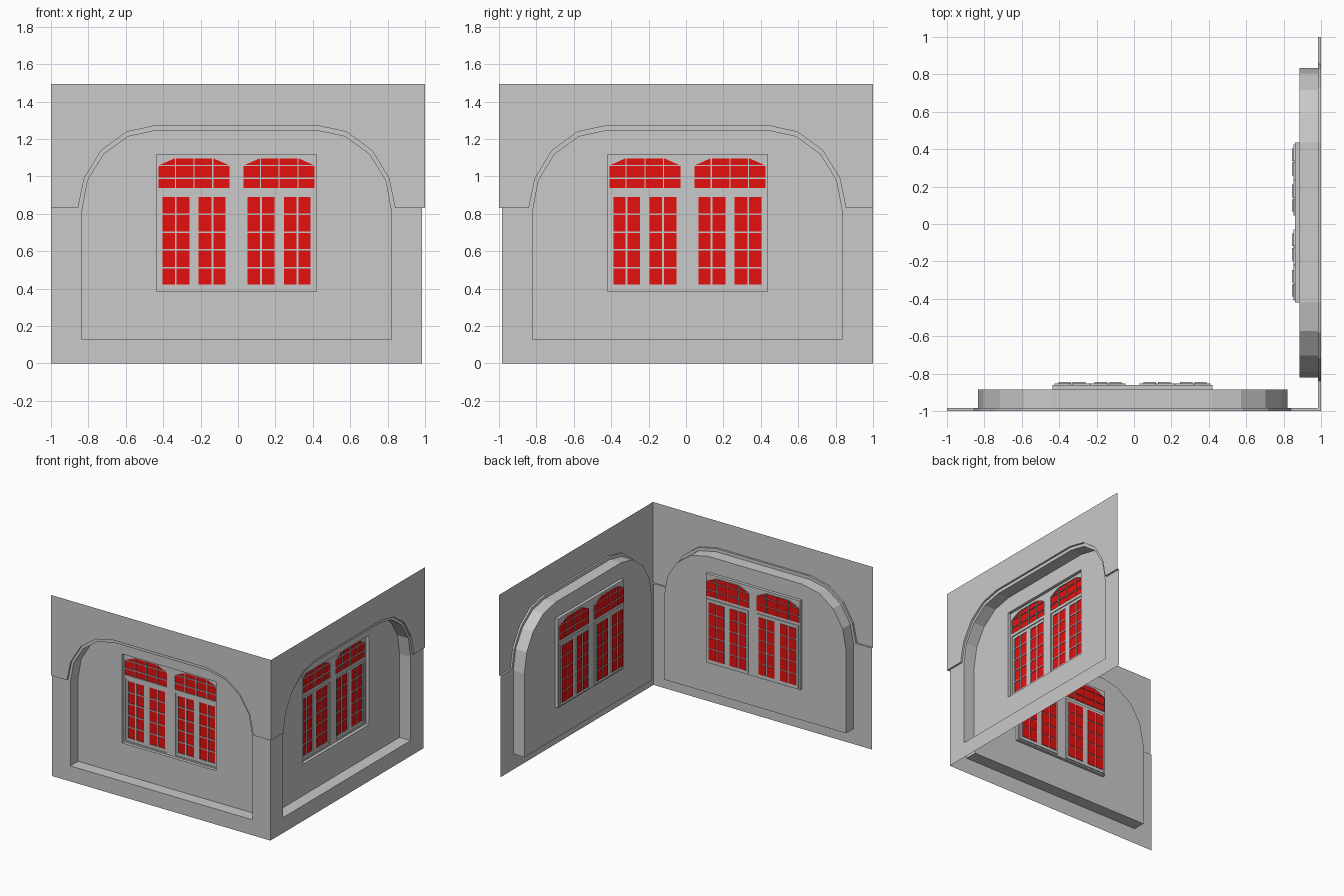
import bpy, bmesh, math
from mathutils import Vector

if "Cube" in bpy.data.objects:
    bpy.data.objects.remove(bpy.data.objects["Cube"], do_unlink=True)


def material(name, rgb):
    m = bpy.data.materials.new(name)
    m.use_nodes = True
    m.diffuse_color = (*rgb, 1)
    m.node_tree.nodes["Principled BSDF"].inputs["Base Color"].default_value = (*rgb, 1)
    return m


plaster = material("grey plaster", (0.588, 0.588, 0.588))
glass = material("red glass", (0.8, 0.005, 0.005))

# Main dimensions; depth is measured inwards from the outer wall plane
CENTRE = -0.0075
TOP, LEDGE = 1.493, 0.832
D_WALL, D_NICHE, D_FRAME, D_SASH, D_PANE = 0.015, 0.115, 0.14, 0.148, 0.154
INNER = 1 - D_WALL


def rect(x0, x1, z0, z1):
    return [(x0, z0), (x1, z0), (x1, z1), (x0, z1)]


def arch(rx, rz, start=None):
    """Faceted basket arch from right to left."""
    right = [(0.427 + rx * math.cos(a), 0.813 + rz * math.sin(a))
             for a in (math.pi / 8 * i for i in range(5))]
    if start:
        right[0] = (right[0][0], start)
    left = [(-x, z) for x, z in reversed(right)]
    return [(x + CENTRE, z) for x, z in right + left]


def sheet(bm, loops, d, mat=0):
    """Flat face at depth d; loops after the first are holes."""
    edges = []
    for loop in loops:
        vs = [bm.verts.new((x, d, z)) for x, z in loop]
        edges += [bm.edges.new((v, vs[i - 1])) for i, v in enumerate(vs)]
    res = bmesh.ops.triangle_fill(bm, edges=edges, use_beauty=True, normal=(0, -1, 0))
    for f in res["geom"]:
        if isinstance(f, bmesh.types.BMFace):
            f.material_index = mat


def band(bm, outer, d0, d1, inner=None, closed=True):
    """Reveal faces joining a loop at depth d0 to the same loop at d1."""
    a = [bm.verts.new((x, d0, z)) for x, z in outer]
    b = [bm.verts.new((x, d1, z)) for x, z in (inner or outer)]
    for i in range(0 if closed else 1, len(a)):
        bm.faces.new((a[i - 1], a[i], b[i], b[i - 1]))


def finish(bm, name, side):
    bmesh.ops.remove_doubles(bm, verts=bm.verts, dist=1e-5)
    outward = Vector((0, -1, 0)) if side == "front" else Vector((1, 0, 0))
    for v in bm.verts:
        x, d, z = v.co
        v.co = (x, d - 1, z) if side == "front" else (1 - d, -x, z)
    bmesh.ops.recalc_face_normals(bm, faces=bm.faces)
    bm.normal_update()
    if sum(f.normal.dot(outward) * f.calc_area() for f in bm.faces) < 0:
        bmesh.ops.reverse_faces(bm, faces=bm.faces)
    me = bpy.data.meshes.new(name)
    bm.to_mesh(me)
    bm.free()
    me.materials.append(plaster)
    me.materials.append(glass)
    bpy.context.collection.objects.link(bpy.data.objects.new(f"{side}_{name}", me))


# Shared outlines
big_arch = arch(0.42, 0.46, LEDGE)
niche = [(CENTRE - 0.827, 0.127), (CENTRE + 0.827, 0.127)] + arch(0.4, 0.433)
frame = rect(CENTRE - 0.4275, CENTRE + 0.4275, 0.385, 1.116)
window_centres = [CENTRE - 0.2275, CENTRE + 0.2275]


def sash_loop(c):
    return rect(c - 0.187, c + 0.187, 0.396, 0.912)


def sash_panes(c):
    """Two casement leaves, each two panes wide and five high."""
    step = (0.893 - 0.417) / 5
    spans = [(0.025, 0.093), (0.103, 0.168)]
    spans += [(-b, -a) for a, b in spans]
    return [rect(c + a, c + b, 0.417 + step * r + 0.004, 0.417 + step * (r + 1) - 0.004)
            for a, b in spans for r in range(5)]


def transom_panes(c):
    """Three rows of small panes with clipped top corners."""
    cols = [(-0.19, -0.103), (-0.097, -0.003), (0.003, 0.097), (0.103, 0.19)]
    panes = [rect(c + a, c + b, z0, z1) for a, b in cols
             for z0, z1 in ((0.937, 0.987), (0.993, 1.055))]
    panes += [rect(c + a, c + b, 1.06, 1.097) for a, b in cols[1:3]]
    for s in (-1, 1):
        panes.append([(c + s * 0.103, 1.06), (c + s * 0.186, 1.06), (c + s * 0.103, 1.097)])
    return panes


for side in ("front", "right"):
    # Upper wall with its ledge and arched cut-out
    bm = bmesh.new()
    edge = [(1, LEDGE)] + big_arch + [(-1, LEDGE)]
    sheet(bm, [edge + [(-1, TOP), (1, TOP)]], 0)
    band(bm, edge, 0, D_WALL, [(INNER, LEDGE)] + edge[1:], closed=False)
    finish(bm, "upper_wall", side)

    # Lower wall set slightly back, reaching up inside the arch
    bm = bmesh.new()
    outline = [(-1, 0), (INNER, 0), (INNER, LEDGE)] + big_arch + [(-1, LEDGE)]
    sheet(bm, [outline, niche], D_WALL)
    finish(bm, "lower_wall", side)

    # Deep niche
    bm = bmesh.new()
    band(bm, niche, D_WALL, D_NICHE)
    sheet(bm, [niche, frame], D_NICHE)
    finish(bm, "niche", side)

    # Window frame with the arched transom lights
    bm = bmesh.new()
    lights = [p for c in window_centres for p in transom_panes(c)]
    band(bm, frame, D_NICHE, D_FRAME)
    sheet(bm, [frame] + [sash_loop(c) for c in window_centres] + lights, D_FRAME)
    for p in lights:
        band(bm, p, D_FRAME, D_SASH)
        sheet(bm, [p], D_SASH, 1)
    finish(bm, "window_frame", side)

    # Casement sashes with recessed panes
    for c, label in zip(window_centres, ("first", "second")):
        bm = bmesh.new()
        panes = sash_panes(c)
        band(bm, sash_loop(c), D_FRAME, D_SASH)
        sheet(bm, [sash_loop(c)] + panes, D_SASH)
        for p in panes:
            band(bm, p, D_SASH, D_PANE)
            sheet(bm, [p], D_PANE, 1)
        finish(bm, label + "_sash", side)
